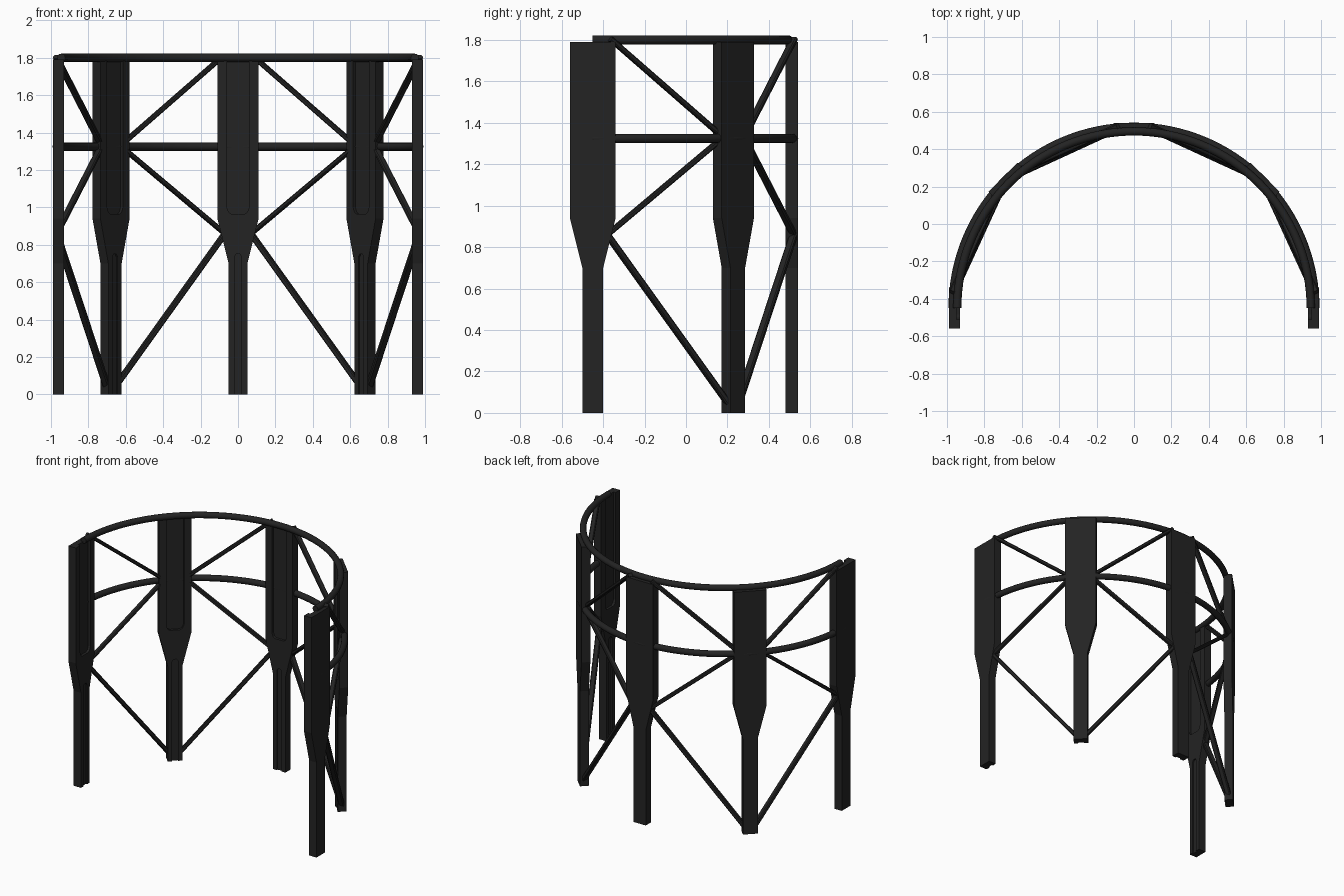
import bpy, bmesh
from math import radians, cos, sin, pi
from mathutils import Vector, Matrix

if "Cube" in bpy.data.objects:
    bpy.data.objects.remove(bpy.data.objects["Cube"])

CY = -0.45          # centre of the semicircle
R = 0.96            # radius of the leg centrelines

mat = bpy.data.materials.new("black_metal")
mat.diffuse_color = (0.017, 0.017, 0.017, 1)
mat.use_nodes = True
mat.node_tree.nodes["Principled BSDF"].inputs["Base Color"].default_value = mat.diffuse_color


def prism(name, outline, y0, y1):
    """Extrude an x/z outline from y0 to y1."""
    bm = bmesh.new()
    face = bm.faces.new([bm.verts.new((x, y0, z)) for x, z in outline])
    ext = bmesh.ops.extrude_face_region(bm, geom=[face])
    vs = [g for g in ext["geom"] if isinstance(g, bmesh.types.BMVert)]
    bmesh.ops.translate(bm, verts=vs, vec=(0, y1 - y0, 0))
    bmesh.ops.recalc_face_normals(bm, faces=bm.faces)
    me = bpy.data.meshes.new(name)
    bm.to_mesh(me)
    bm.free()
    me.materials.append(mat)
    ob = bpy.data.objects.new(name, me)
    bpy.context.collection.objects.link(ob)
    return ob


def mirrored(half):
    return half + [(-x, z) for x, z in reversed(half)]


def polar(angle, offset, radius, z):
    """Point beside a leg: offset is along the tangent."""
    a = radians(angle)
    return Vector((radius * cos(a) - offset * sin(a),
                   CY + radius * sin(a) + offset * cos(a), z))


# Leg: wide upper slab tapering to a narrow foot, with grooves on the inner face
leg = prism("leg_1", mirrored([(0.05, 0), (0.05, 0.70), (0.11, 0.94), (0.11, 1.79)]), -0.03, 0.03)
upper = prism("upper_groove_cutter",
              mirrored([(0.035, 0.965), (0.05, 0.975), (0.06, 1.0), (0.06, 1.85)]), -0.08, -0.012)
lower = prism("lower_groove_cutter",
              mirrored([(0.02, -0.05), (0.02, 0.735), (0.01, 0.75)]), -0.08, -0.02)
bpy.context.view_layer.objects.active = leg
for cutter in (upper, lower):
    cutter.hide_render = True
    mod = leg.modifiers.new("groove", 'BOOLEAN')
    mod.operation = 'DIFFERENCE'
    mod.solver = 'EXACT'
    mod.object = cutter
    bpy.ops.object.modifier_apply(modifier=mod.name)
    bpy.data.objects.remove(cutter)

# Five legs round the semicircle
for i in range(5):
    ob = leg if i == 0 else bpy.data.objects.new(f"leg_{i + 1}", leg.data)
    if i:
        bpy.context.collection.objects.link(ob)
    ob.location = polar(45 * i, 0, R, 0)
    ob.rotation_euler.z = radians(45 * i - 90)


# Curved hoops
def hoop(name, radius, z, thick):
    bm = bmesh.new()
    sides, steps = 12, 64
    rings = []
    for i in range(steps + 1):
        a = pi * i / steps
        ring = []
        for j in range(sides):
            t = 2 * pi * j / sides
            r = radius + thick * cos(t)
            ring.append(bm.verts.new((r * cos(a), CY + r * sin(a), z + thick * sin(t))))
        rings.append(ring)
    for p, q in zip(rings, rings[1:]):
        for j in range(sides):
            k = (j + 1) % sides
            bm.faces.new((p[j], p[k], q[k], q[j])).smooth = True
    bm.faces.new(rings[0])
    bm.faces.new(rings[-1])
    bmesh.ops.recalc_face_normals(bm, faces=bm.faces)
    for e in bm.edges:
        e.smooth = e.calc_face_angle(0) < radians(40)
    me = bpy.data.meshes.new(name)
    bm.to_mesh(me)
    bm.free()
    me.materials.append(mat)
    bpy.context.collection.objects.link(bpy.data.objects.new(name, me))


hoop("top_hoop", 0.945, 1.80, 0.022)
hoop("middle_hoop", 0.97, 1.325, 0.022)


# Flat diagonal braces between neighbouring legs
def brace(name, a, b, width, depth):
    along = (b - a).normalized()
    side = along.cross(Vector((0, 0, 1))).normalized()
    up = side.cross(along)
    rot = Matrix((along, side, up)).transposed().to_4x4()
    bm = bmesh.new()
    bmesh.ops.create_cube(bm, size=1)
    bmesh.ops.scale(bm, vec=((b - a).length, depth, width), verts=bm.verts)
    long_edges = [e for e in bm.edges if abs((e.verts[0].co - e.verts[1].co).x) > 0.1]
    bmesh.ops.bevel(bm, geom=long_edges, offset=0.006, segments=1, affect='EDGES')
    bmesh.ops.transform(bm, matrix=Matrix.Translation((a + b) / 2) @ rot, verts=bm.verts)
    me = bpy.data.meshes.new(name)
    bm.to_mesh(me)
    bm.free()
    me.materials.append(mat)
    bpy.context.collection.objects.link(bpy.data.objects.new(name, me))


for i, (outer, inner) in enumerate([(0, 45), (90, 45), (90, 135), (180, 135)]):
    s = 1 if inner > outer else -1
    top = polar(outer, s * 0.085, 0.972, 1.805)
    mid = polar(inner, -s * 0.07, R, 1.33)
    low = polar(outer, s * 0.07, 0.97, 0.86)
    foot = polar(inner, -s * 0.03, R, 0.04)
    brace(f"upper_brace_{i + 1}", top, mid, 0.024, 0.036)
    brace(f"middle_brace_{i + 1}", mid, low, 0.024, 0.036)
    brace(f"lower_brace_{i + 1}", low, foot, 0.028, 0.038)
